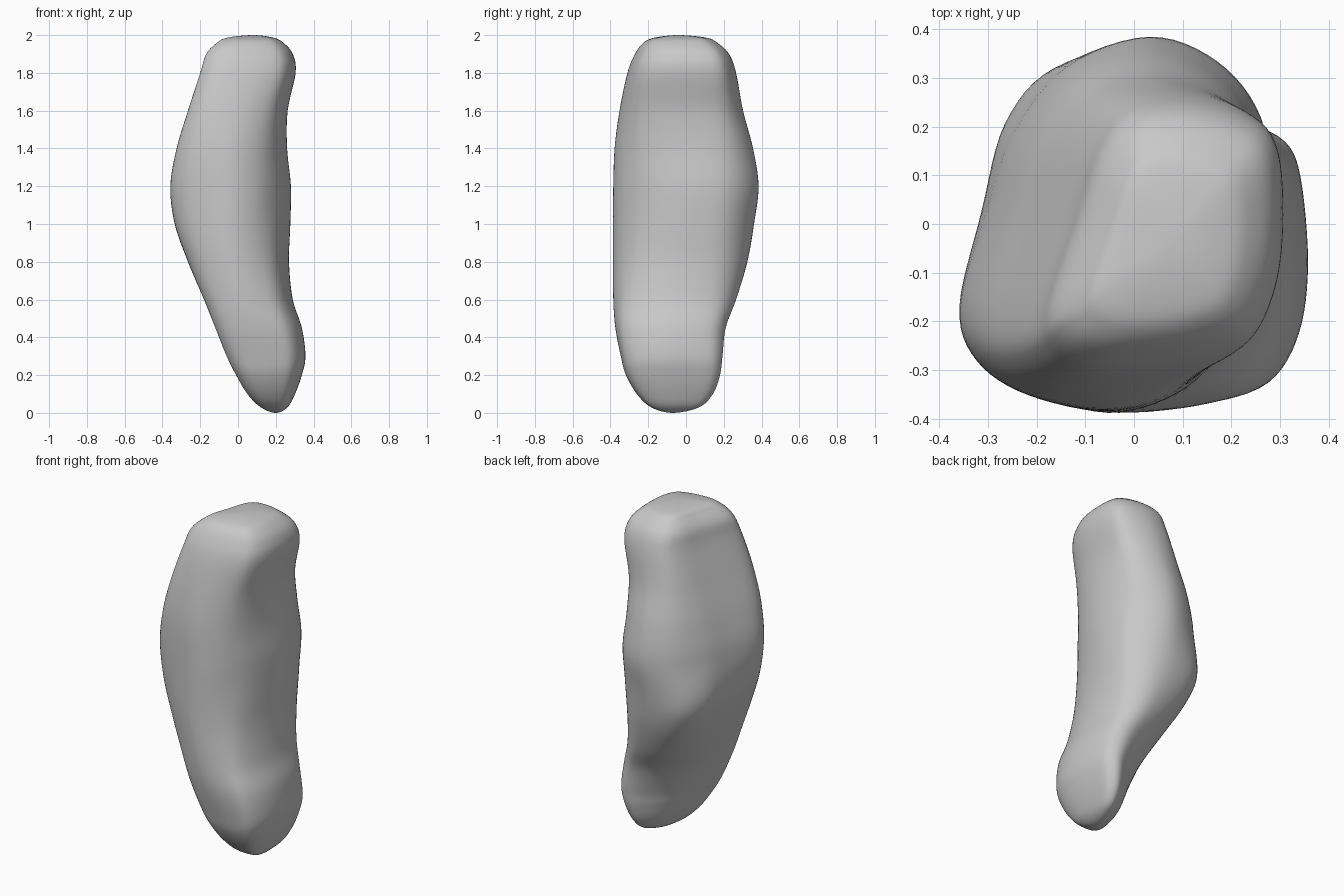
import bpy, bmesh

if "Cube" in bpy.data.objects:
    bpy.data.objects.remove(bpy.data.objects["Cube"])

# Silhouette by height: z, x min, x max, y min, y max
LEVELS = [
    (0.00, 0.20, 0.20, -0.07, -0.07),
    (0.03, 0.12, 0.262, -0.185, 0.07),
    (0.10, 0.05, 0.302, -0.26, 0.142),
    (0.20, -0.01, 0.338, -0.318, 0.18),
    (0.30, -0.06, 0.357, -0.345, 0.193),
    (0.45, -0.12, 0.338, -0.374, 0.21),
    (0.60, -0.18, 0.29, -0.385, 0.265),
    (0.80, -0.265, 0.27, -0.387, 0.325),
    (1.00, -0.335, 0.277, -0.387, 0.36),
    (1.20, -0.358, 0.28, -0.385, 0.384),
    (1.40, -0.325, 0.26, -0.378, 0.355),
    (1.60, -0.265, 0.263, -0.352, 0.302),
    (1.80, -0.20, 0.305, -0.31, 0.265),
    (1.90, -0.168, 0.29, -0.27, 0.228),
    (1.96, -0.11, 0.24, -0.225, 0.165),
    (1.987, -0.055, 0.185, -0.165, 0.105),
    (2.00, 0.08, 0.08, -0.04, -0.04),
]

# Cross-section outlines at four heights, matching point for point
FOOT = [(-.035, -.23), (-.02, -.29), (.03, -.325), (.10, -.335), (.19, -.335),
        (.285, -.312), (.338, -.22), (.355, -.08), (.34, .10), (.31, .17),
        (.25, .19), (.16, .135), (.07, .04), (0, -.09)]
WAIST = [(-.285, -.18), (-.26, -.28), (-.18, -.345), (-.05, -.387), (.08, -.36),
         (.185, -.28), (.245, -.14), (.27, .04), (.25, .20), (.16, .30),
         (.03, .335), (-.14, .305), (-.23, .205), (-.265, .03)]
MIDDLE = [(-.36, -.17), (-.325, -.28), (-.22, -.35), (-.05, -.385), (.09, -.345),
          (.19, -.25), (.25, -.12), (.28, .05), (.26, .22), (.17, .335),
          (.03, .385), (-.14, .325), (-.25, .19), (-.31, .02)]
HEAD = [(-.185, -.18), (-.165, -.25), (-.09, -.285), (.02, -.285), (.14, -.265),
        (.235, -.222), (.285, -.12), (.30, .02), (.285, .16), (.22, .22),
        (.10, .25), (-.01, .235), (-.075, .16), (-.125, .01)]
KEYS = [(0.25, FOOT), (0.85, WAIST), (1.2, MIDDLE), (1.85, HEAD)]
STEPS = 6


def spline(a, b, c, d, t):
    """Catmull-Rom between tuples b and c."""
    return tuple(0.5 * (2 * q + (r - p) * t + (2 * p - 5 * q + 4 * r - s) * t * t
                        + (3 * q - p - 3 * r + s) * t ** 3)
                 for p, q, r, s in zip(a, b, c, d))


def unit(pts):
    """Scale an outline to the unit square."""
    xs, ys = zip(*pts)
    return [((x - min(xs)) / (max(xs) - min(xs)), (y - min(ys)) / (max(ys) - min(ys)))
            for x, y in pts]


def outline(z):
    """Blended, smoothed cross-section at height z."""
    z = min(max(z, KEYS[0][0]), KEYS[-1][0])
    k = next(i for i in range(len(KEYS) - 1) if z <= KEYS[i + 1][0])
    f = (z - KEYS[k][0]) / (KEYS[k + 1][0] - KEYS[k][0])
    shapes = [unit(KEYS[min(max(k + i, 0), len(KEYS) - 1)][1]) for i in (-1, 0, 1, 2)]
    pts = [spline(*p, f) for p in zip(*shapes)]
    n = len(pts)
    return unit([spline(pts[i - 1], pts[i], pts[(i + 1) % n], pts[(i + 2) % n], s / STEPS)
                 for i in range(n) for s in range(STEPS)])


def mirrored(row):
    """Ghost level past a pole, so that the ends close roundly."""
    z, x0, x1, y0, y1 = row
    return (z, x1, x0, y1, y0)


# Smooth stack of levels from pole to pole
rows = [mirrored(LEVELS[1])] + LEVELS + [mirrored(LEVELS[-2])]
stack = [spline(*rows[i:i + 4], k / STEPS)
         for i in range(len(rows) - 3) for k in range(STEPS)][1:]

# Body: lofted rings closed by a point at each end
bm = bmesh.new()
rings = []
for z, x0, x1, y0, y1 in stack:
    rings.append([bm.verts.new((x0 + (x1 - x0) * u, y0 + (y1 - y0) * v, z))
                  for u, v in outline(z)])
bottom = bm.verts.new((LEVELS[0][1], LEVELS[0][3], 0))
top = bm.verts.new((LEVELS[-1][1], LEVELS[-1][3], 2))
n = len(rings[0])
for i in range(n):
    j = (i + 1) % n
    bm.faces.new((bottom, rings[0][j], rings[0][i]))
    bm.faces.new((top, rings[-1][i], rings[-1][j]))
    for lo, hi in zip(rings, rings[1:]):
        bm.faces.new((lo[i], lo[j], hi[j], hi[i]))
bmesh.ops.recalc_face_normals(bm, faces=bm.faces)
for f in bm.faces:
    f.smooth = True

mesh = bpy.data.meshes.new("stone_body")
bm.to_mesh(mesh)
bm.free()
grey = bpy.data.materials.new("plain grey")
grey.diffuse_color = (0.58, 0.58, 0.58, 1)
grey.use_nodes = True
grey.node_tree.nodes["Principled BSDF"].inputs["Base Color"].default_value = grey.diffuse_color
mesh.materials.append(grey)
body = bpy.data.objects.new("stone_body", mesh)
bpy.context.collection.objects.link(body)
